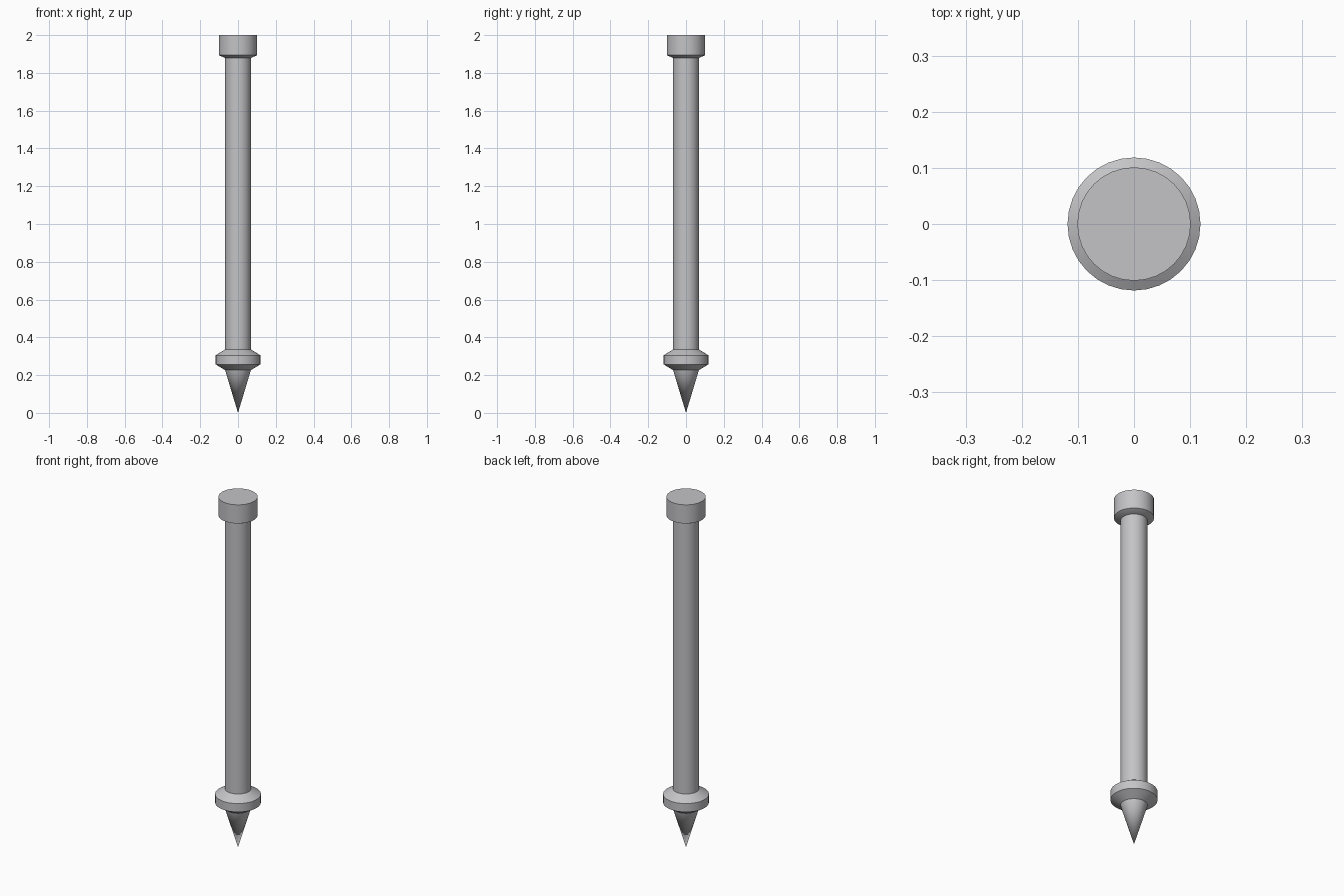
import bpy, bmesh, math

if "Cube" in bpy.data.objects:
    bpy.data.objects.remove(bpy.data.objects["Cube"])

steel = bpy.data.materials.new("grey steel")
steel.diffuse_color = (0.55, 0.55, 0.57, 1.0)
steel.use_nodes = True
steel.node_tree.nodes["Principled BSDF"].inputs["Base Color"].default_value = steel.diffuse_color
SEGMENTS = 32


def turned(name, profile):
    """Revolve a (radius, z) profile, bottom to top, into a closed solid."""
    bm = bmesh.new()
    rings = []
    for r, z in profile:
        if r == 0:
            rings.append([bm.verts.new((0, 0, z))])
        else:
            rings.append([bm.verts.new((r * math.cos(a), r * math.sin(a), z))
                          for a in (2 * math.pi * i / SEGMENTS for i in range(SEGMENTS))])
    for low, high in zip(rings, rings[1:]):
        for i in range(SEGMENTS):
            j = (i + 1) % SEGMENTS
            if len(low) == 1:
                bm.faces.new((low[0], high[j], high[i]))
            else:
                bm.faces.new((low[i], low[j], high[j], high[i]))
    for ring in (rings[0], rings[-1]):
        if len(ring) > 1:
            bm.faces.new(ring)
    bmesh.ops.recalc_face_normals(bm, faces=bm.faces)
    mesh = bpy.data.meshes.new(name)
    bm.to_mesh(mesh)
    bm.free()
    mesh.materials.append(steel)
    obj = bpy.data.objects.new(name, mesh)
    bpy.context.collection.objects.link(obj)
    bpy.ops.object.select_all(action='DESELECT')
    obj.select_set(True)
    bpy.context.view_layer.objects.active = obj
    bpy.ops.object.shade_smooth_by_angle(angle=math.radians(30))
    return obj


# Pointed tip
turned("tip", [(0, 0), (0.068, 0.226)])
# Bevelled collar above the tip
turned("collar", [(0.068, 0.226), (0.1185, 0.257), (0.1185, 0.305), (0.068, 0.336)])
# Long round shaft
turned("shaft", [(0.068, 0.336), (0.068, 1.878)])
# Flat head with a chamfered underside
turned("head", [(0.068, 1.878), (0.101, 1.894), (0.101, 2.0)])
